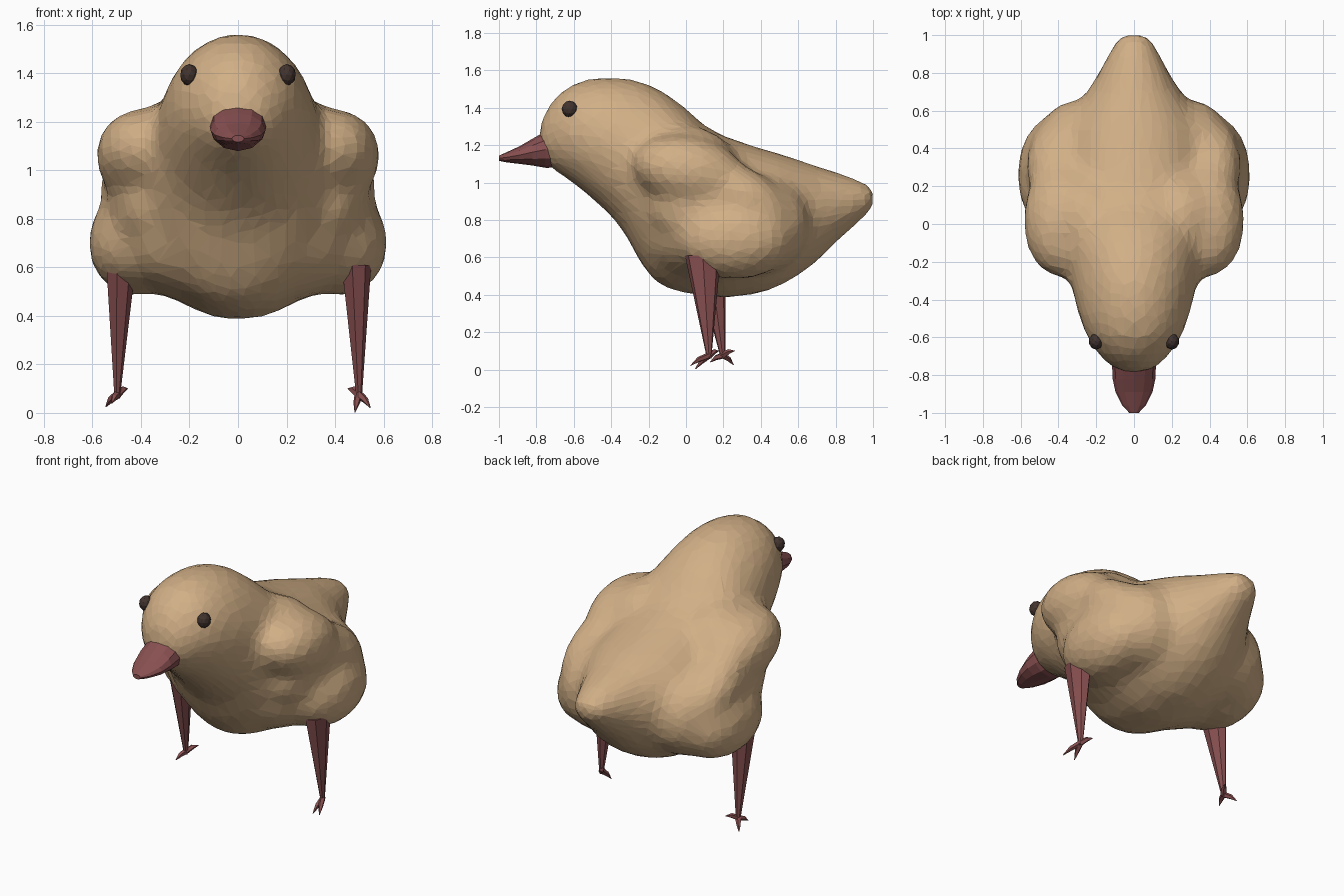
import bpy, bmesh, math
from mathutils import Vector, Matrix

if "Cube" in bpy.data.objects:
    bpy.data.objects.remove(bpy.data.objects["Cube"])


def material(name, rgb):
    m = bpy.data.materials.new(name)
    m.diffuse_color = (*rgb, 1)
    m.use_nodes = True
    m.node_tree.nodes["Principled BSDF"].inputs["Base Color"].default_value = m.diffuse_color
    return m


TAN = material("tan plumage", (0.64, 0.43, 0.24))
RED = material("dull red", (0.25, 0.08, 0.082))
DARK = material("dark brown", (0.055, 0.034, 0.028))


def finish(bm, name, mat):
    bmesh.ops.recalc_face_normals(bm, faces=bm.faces[:])
    me = bpy.data.meshes.new(name)
    bm.to_mesh(me)
    bm.free()
    me.materials.append(mat)
    ob = bpy.data.objects.new(name, me)
    bpy.context.collection.objects.link(ob)
    return ob


def loft(bm, rings, n):
    """Skin a row of elliptical rings, each given as (centre, u axis, v axis)."""
    loops = []
    for c, u, v in rings:
        c, u, v = Vector(c), Vector(u), Vector(v)
        angles = [2 * math.pi * i / n for i in range(n)]
        loops.append([bm.verts.new(c + u * math.cos(a) + v * math.sin(a)) for a in angles])
    for a, b in zip(loops, loops[1:]):
        for i in range(n):
            j = (i + 1) % n
            bm.faces.new((a[i], a[j], b[j], b[i]))
    bm.faces.new(loops[0])
    bm.faces.new(loops[-1])


def ellipsoid(bm, centre, radii, tilt=0):
    mat = Matrix.Translation(centre) @ Matrix.Rotation(math.radians(tilt), 4, 'X') @ Matrix.Diagonal((*radii, 1))
    bmesh.ops.create_uvsphere(bm, u_segments=24, v_segments=16, radius=1, matrix=mat)


# Body, head and tail: (y, bottom, top, half width)
profile = [
    (-0.79, 1.17, 1.27, 0.04), (-0.765, 1.11, 1.365, 0.115), (-0.70, 1.06, 1.46, 0.185),
    (-0.60, 0.995, 1.535, 0.25), (-0.50, 0.91, 1.56, 0.29), (-0.40, 0.82, 1.565, 0.315),
    (-0.32, 0.715, 1.56, 0.335), (-0.25, 0.58, 1.545, 0.355), (-0.18, 0.48, 1.52, 0.375),
    (-0.10, 0.43, 1.475, 0.40), (0.0, 0.405, 1.40, 0.415), (0.08, 0.395, 1.32, 0.425),
    (0.20, 0.38, 1.25, 0.43), (0.40, 0.405, 1.185, 0.41), (0.50, 0.445, 1.155, 0.385),
    (0.60, 0.50, 1.125, 0.325), (0.70, 0.575, 1.09, 0.25), (0.80, 0.675, 1.06, 0.19),
    (0.90, 0.765, 1.025, 0.14), (0.96, 0.82, 1.0, 0.11), (1.01, 0.865, 0.98, 0.07)]
bm = bmesh.new()
loft(bm, [((0, y, (b + t) / 2), (w, 0, 0), (0, 0, (t - b) / 2)) for y, b, t, w in profile], 32)

# Broad torso that fills the space between wings and thighs
ellipsoid(bm, (0, 0.18, 0.72), (0.54, 0.45, 0.29))
ellipsoid(bm, (0, 0.12, 0.88), (0.50, 0.43, 0.28))
for s in (-1, 1):
    ellipsoid(bm, (s * 0.25, 0.02, 1.11), (0.19, 0.24, 0.19))      # shoulder
    ellipsoid(bm, (s * 0.36, 0.15, 0.86), (0.18, 0.35, 0.22))      # flank
    ellipsoid(bm, (s * 0.30, 0.40, 0.77), (0.22, 0.26, 0.26))      # rump
    ellipsoid(bm, (s * 0.39, 0.02, 1.06), (0.20, 0.31, 0.19), -12)    # folded wing
    ellipsoid(bm, (s * 0.405, 0.31, 0.92), (0.165, 0.29, 0.155), -32)  # wing tip
    ellipsoid(bm, (s * 0.42, 0.26, 0.70), (0.20, 0.32, 0.22))      # thigh
body = finish(bm, "body", TAN)

# Blend the parts into one faceted skin
mod = body.modifiers.new("blend", 'REMESH')
mod.mode = 'VOXEL'
mod.voxel_size = 0.033
mod = body.modifiers.new("soften", 'SMOOTH')
mod.factor = 0.5
mod.iterations = 16
mod = body.modifiers.new("facets", 'DECIMATE')
mod.ratio = 0.2

# Beak: (y, centre z, half width, half height)
beak = [(-0.68, 1.185, 0.112, 0.105), (-0.75, 1.177, 0.116, 0.098), (-0.82, 1.163, 0.113, 0.072),
        (-0.89, 1.147, 0.098, 0.047), (-0.96, 1.135, 0.062, 0.027), (-1.0, 1.13, 0.025, 0.014)]
bm = bmesh.new()
loft(bm, [((0, y, z), (w, 0, 0), (0, 0, h)) for y, z, w, h in beak], 12)
finish(bm, "beak", RED)

# Eyes
for s, side in ((-1, "left"), (1, "right")):
    bm = bmesh.new()
    mat = Matrix.Translation((s * 0.201, -0.622, 1.393)) @ Matrix.Diagonal((0.038, 0.043, 0.045, 1))
    bmesh.ops.create_icosphere(bm, subdivisions=2, radius=1, matrix=mat)
    finish(bm, side + "_eye", DARK)


# Legs with three clawed toes
def leg(name, top, top_r, ankle, toes):
    bm = bmesh.new()
    top, ankle = Vector(top), Vector(ankle)
    rings = []
    for t in (0, 0.35, 0.7, 1):
        rx = top_r[0] * (1 - t) + 0.014 * t
        ry = top_r[1] * (1 - t) + 0.016 * t
        rings.append((top.lerp(ankle, t), (rx, 0, 0), (0, ry, 0)))
    rings.append((ankle - Vector((0, 0, 0.025)), (0.012, 0, 0), (0, 0.014, 0)))
    loft(bm, rings, 7)
    for tip in toes:
        tip = Vector(tip)
        start = ankle - Vector((0, 0, 0.01))
        along = (tip - start).normalized()
        u = along.cross(Vector((0, 0, 1))).normalized()
        v = u.cross(along)
        knuckle = start.lerp(tip, 0.55) + Vector((0, 0, 0.008))
        loft(bm, [(c, u * r, v * r) for c, r in ((start, 0.018), (knuckle, 0.014), (tip, 0.002))], 5)
    finish(bm, name, RED)


leg("right_leg", (0.485, 0.09, 0.61), (0.064, 0.098), (0.498, 0.122, 0.085),
    [(0.545, 0.025, 0.022), (0.482, 0.05, 0.003), (0.453, 0.175, 0.1)])
leg("left_leg", (-0.485, 0.125, 0.61), (0.064, 0.09), (-0.498, 0.195, 0.085),
    [(-0.545, 0.255, 0.025), (-0.52, 0.13, 0.04), (-0.455, 0.26, 0.1)])
